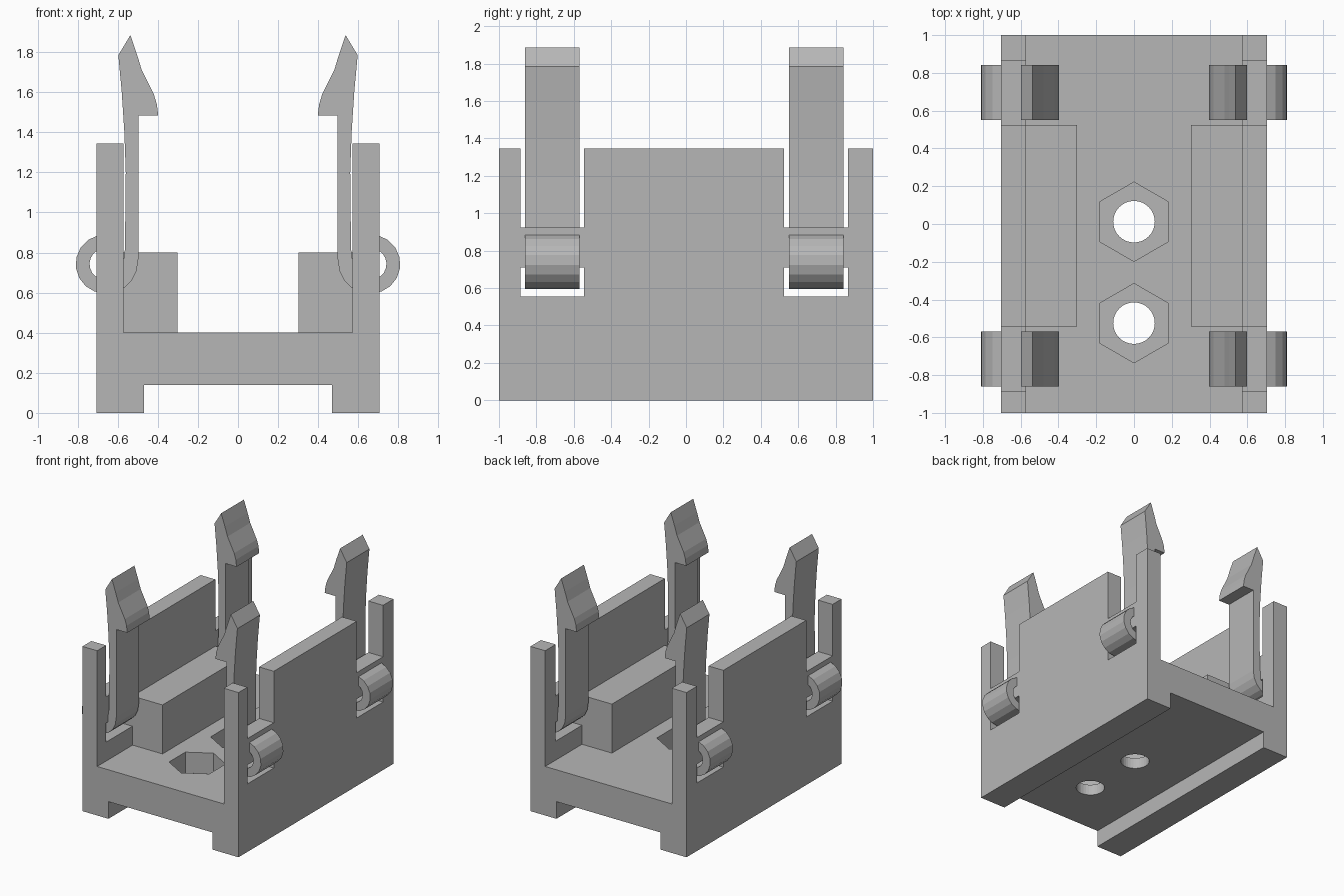
import bpy, bmesh, math
from mathutils import Matrix

cube = bpy.data.objects.get("Cube")
if cube:
    bpy.data.objects.remove(cube, do_unlink=True)

grey = bpy.data.materials.new("plain grey")
grey.use_nodes = True
colour = (0.47, 0.47, 0.47, 1)
grey.diffuse_color = colour
grey.node_tree.nodes["Principled BSDF"].inputs["Base Color"].default_value = colour


def finish(bm, name):
    bmesh.ops.recalc_face_normals(bm, faces=bm.faces)
    mesh = bpy.data.meshes.new(name)
    bm.to_mesh(mesh)
    bm.free()
    mesh.materials.append(grey)
    obj = bpy.data.objects.new(name, mesh)
    bpy.context.collection.objects.link(obj)
    return obj


def extrude(name, profile, y0, y1):
    """Extrude an (x, z) outline along y."""
    bm = bmesh.new()
    face = bm.faces.new([bm.verts.new((x, y0, z)) for x, z in profile])
    out = bmesh.ops.extrude_face_region(bm, geom=[face])
    verts = [g for g in out["geom"] if isinstance(g, bmesh.types.BMVert)]
    bmesh.ops.translate(bm, verts=verts, vec=(0, y1 - y0, 0))
    return finish(bm, name)


def add_box(bm, x0, x1, y0, y1, z0, z1):
    mat = Matrix.Translation(((x0 + x1) / 2, (y0 + y1) / 2, (z0 + z1) / 2))
    bmesh.ops.create_cube(bm, size=1, matrix=mat @ Matrix.Diagonal((x1 - x0, y1 - y0, z1 - z0, 1)))


def add_prism(bm, sides, radius, y, z0, z1):
    bmesh.ops.create_cone(bm, cap_ends=True, segments=sides, radius1=radius, radius2=radius,
                          depth=z1 - z0, matrix=Matrix.Translation((0, y, (z0 + z1) / 2)))


def cut(target, bm, name):
    cutter = finish(bm, name)
    cutter.hide_render = True
    mod = target.modifiers.new(name, "BOOLEAN")
    mod.operation = "DIFFERENCE"
    mod.solver = "EXACT"
    mod.object = cutter
    bpy.context.view_layer.objects.active = target
    bpy.ops.object.modifier_apply(modifier=mod.name)
    bpy.data.objects.remove(cutter, do_unlink=True)


# Channel body: floor, two side walls and two bottom rails
half = [(0.47, 0.14), (0.47, 0), (0.705, 0), (0.705, 1.345), (0.572, 1.345), (0.572, 0.4)]
body = extrude("channel_body", half + [(-x, z) for x, z in reversed(half)], -1, 1)

# Wall slots, leaving a cross bar between the window and the open top
slots = bmesh.new()
for y0, y1 in ((-0.885, -0.545), (0.525, 0.865)):
    add_box(slots, -0.9, 0.9, y0, y1, 0.555, 0.71)
    add_box(slots, -0.9, 0.9, y0, y1, 0.925, 1.5)
cut(body, slots, "slot_cutter")

# Screw holes with hexagonal nut pockets
bores, pockets = bmesh.new(), bmesh.new()
for y in (0.012, -0.525):
    add_prism(bores, 32, 0.11, y, 0, 0.6)
    add_prism(pockets, 6, 0.21, y, 0.23, 0.6)
cut(body, bores, "bore_cutter")
cut(body, pockets, "pocket_cutter")

# Spring clip outline: barbed arm, tail under the bar, and outer loop
def arc(radius, start, end, steps=8):
    angles = [math.radians(start + (end - start) * i / steps) for i in range(steps + 1)]
    return [(0.663 + radius * math.cos(a), 0.743 + radius * math.sin(a)) for a in angles]


clip = [(0.537, 1.885), (0.597, 1.785), (0.58, 1.6), (0.567, 1.4), (0.56, 1.2), (0.564, 0.82),
        (0.575, 0.73), (0.605, 0.685)]
clip += arc(0.078, -90, 62) + arc(0.147, 75, -90)
clip += [(0.61, 0.604), (0.57, 0.622), (0.53, 0.66), (0.506, 0.71), (0.497, 0.77), (0.497, 1.485),
         (0.398, 1.485), (0.405, 1.54), (0.42, 1.59), (0.45, 1.65), (0.48, 1.71), (0.503, 1.785)]

for side, s in (("left", 1), ("right", -1)):
    outline = [(s * x, z) for x, z in clip]
    extrude("front_clip_" + side, outline, -0.86, -0.57)
    extrude("back_clip_" + side, outline, 0.55, 0.843)
    # Inner support block beside the wall
    block = bmesh.new()
    add_box(block, *sorted((s * 0.302, s * 0.6)), -0.543, 0.525, 0.39, 0.8)
    finish(block, "support_block_" + side)
